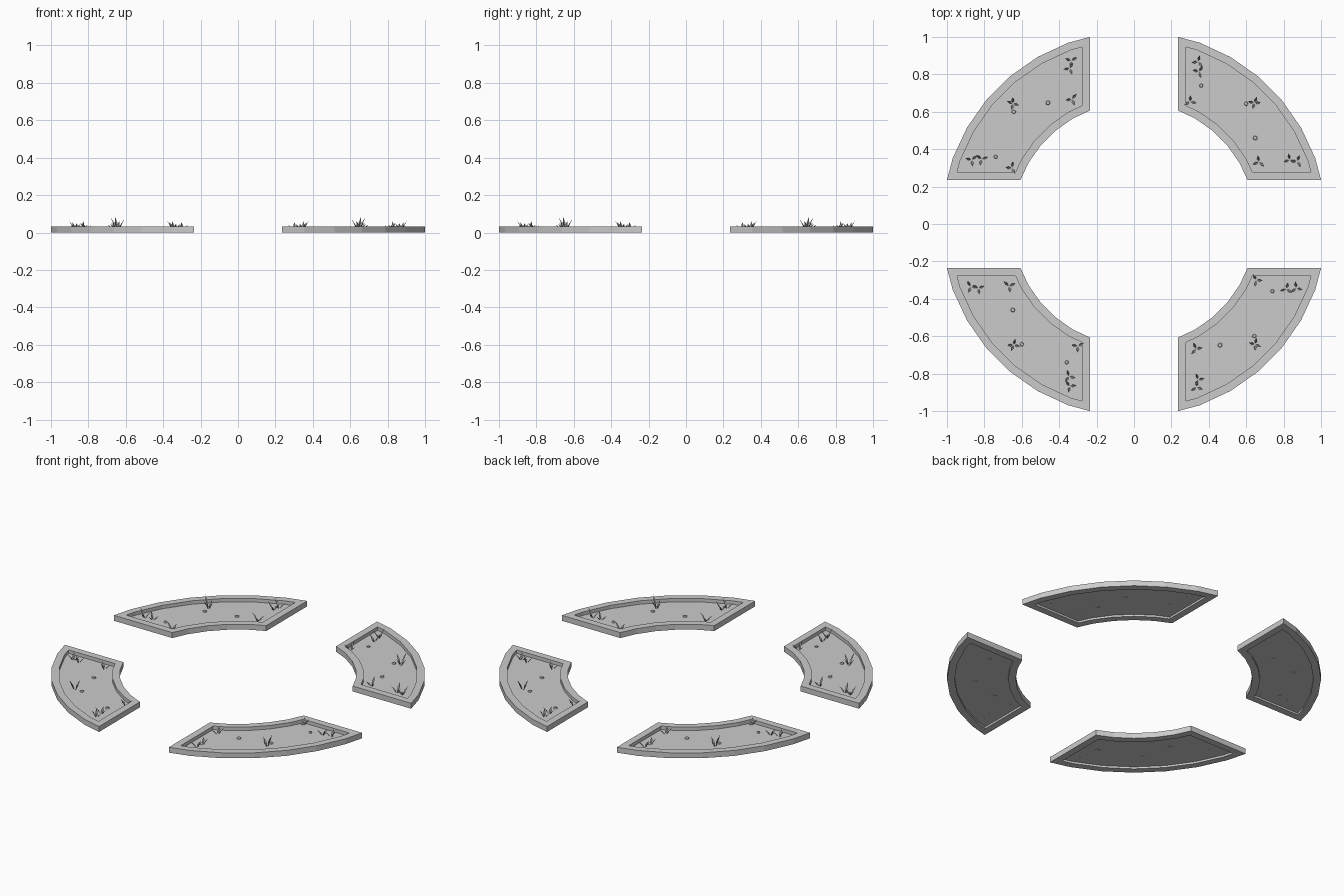
import bpy, bmesh, math, random
from mathutils import Vector, Matrix

if "Cube" in bpy.data.objects:
    bpy.data.objects.remove(bpy.data.objects["Cube"])

random.seed(4)
RIM_Z, SOIL_Z = 0.033, 0.012


def arc(r, c):
    """36-sided circle in the first quadrant, clipped at x = c and y = c."""
    pts = [Vector((r * math.sin(math.radians(a)), r * math.cos(math.radians(a))))
           for a in range(0, 91, 10)]
    keep = [p for p in pts if p.x > c and p.y > c]
    i = pts.index(keep[0])
    p, q = pts[i - 1], pts[i]
    e = p.lerp(q, (c - p.x) / (q.x - p.x))
    return [e] + keep + [Vector((e.y, e.x))]


def outline(inset):
    c = 0.235 + inset
    return arc(1.031 - inset, c) + arc(0.652 + inset, c)[::-1]


def finish(bm, name, turn, normals=True):
    if normals:
        bmesh.ops.recalc_face_normals(bm, faces=bm.faces[:])
    bm.transform(Matrix.Rotation(turn, 4, 'Z'))
    me = bpy.data.meshes.new(name)
    bm.to_mesh(me)
    bm.free()
    ob = bpy.data.objects.new(name, me)
    bpy.context.collection.objects.link(ob)
    return ob


# Raised stone border
def border(turn, n):
    bm = bmesh.new()
    loops = []
    for inset, z in ((0, 0), (0, RIM_Z), (0.042, RIM_Z), (0.042, 0)):
        loops.append([bm.verts.new((p.x, p.y, z)) for p in outline(inset)])
    for k in range(4):
        a, b = loops[k], loops[(k + 1) % 4]
        for i in range(len(a)):
            j = (i + 1) % len(a)
            bm.faces.new((a[i], a[j], b[j], b[i]))
    finish(bm, f"border_{n}", turn)


# Recessed soil sheet
def soil(turn, n):
    bm = bmesh.new()
    pts = outline(0.041)
    f = bm.faces.new([bm.verts.new((p.x, p.y, SOIL_Z)) for p in pts])
    f.normal_update()
    if f.normal.z < 0:
        f.normal_flip()
    finish(bm, f"soil_{n}", turn, False)


# Grass tufts: x, y, height, blade count, first direction
TUFTS = [(0.343, 0.868, 0.052, 3, 80), (0.348, 0.815, 0.045, 3, 60),
         (0.300, 0.653, 0.046, 3, 100), (0.643, 0.648, 0.074, 4, 75),
         (0.668, 0.332, 0.048, 3, 90), (0.832, 0.343, 0.052, 3, 90),
         (0.873, 0.335, 0.046, 3, 70)]


def grass(turn, n):
    rng = random.Random(7)
    bm = bmesh.new()
    for x, y, h, count, start in TUFTS:
        for k in range(count):
            a = math.radians(start + 360 * k / count + rng.uniform(-15, 15))
            d = Vector((math.cos(a), math.sin(a), 0))
            s = Vector((-d.y, d.x, 0))
            hh = h * (1 if k == 0 else rng.uniform(0.6, 0.85))
            base = Vector((x, y, SOIL_Z - 0.002)) + d * 0.004
            mid = base + d * 0.013 + Vector((0, 0, hh * 0.5))
            tip = base + d * 0.032 + Vector((0, 0, hh))
            b, l, m, r, t = [bm.verts.new(v) for v in
                             (base, mid + s * 0.007, mid + d * 0.004, mid - s * 0.007, tip)]
            for tri in ((b, m, l), (b, r, m), (l, m, t), (m, r, t)):
                bm.faces.new(tri)
    finish(bm, f"grass_{n}", turn, False)


# Low pebbles: x, y, radius
PEBBLES = [(0.36, 0.74, 0.012), (0.60, 0.643, 0.013), (0.648, 0.46, 0.014)]


def pebbles(turn, n):
    bm = bmesh.new()
    for x, y, r in PEBBLES:
        m = Matrix.Translation((x, y, SOIL_Z + 0.002)) @ Matrix.Rotation(x * 9, 4, 'Z')
        bmesh.ops.create_cone(bm, cap_ends=True, segments=6, radius1=r,
                              radius2=r * 0.7, depth=0.010, matrix=m)
    finish(bm, f"pebbles_{n}", turn)


# Four planters around the centre
for n in range(4):
    t = n * math.pi / 2
    for part in (border, soil, grass, pebbles):
        part(t, n + 1)
